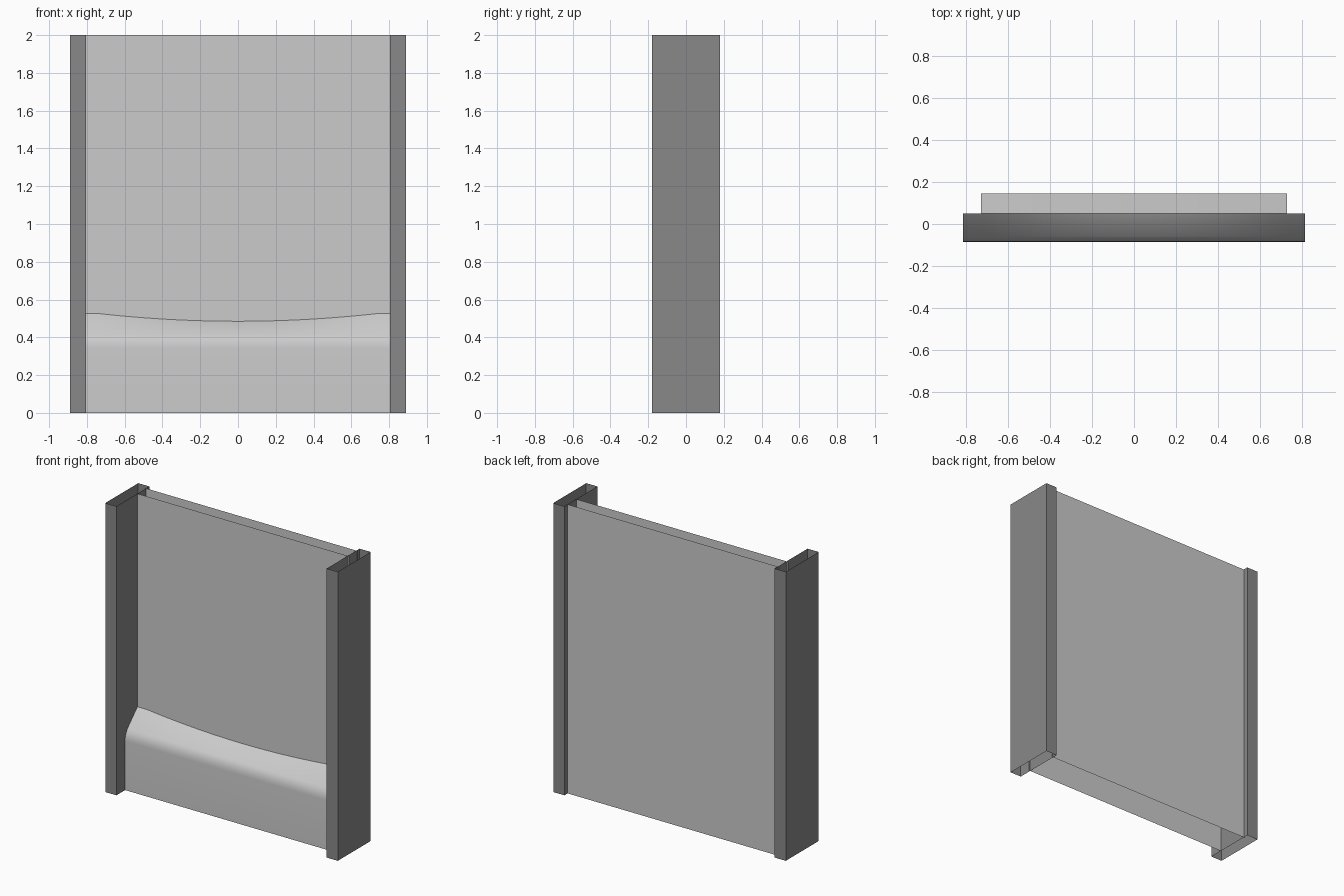
import bpy, bmesh

if "Cube" in bpy.data.objects:
    bpy.data.objects.remove(bpy.data.objects["Cube"])

HW, WIN = 0.815, 0.73          # panel and window half widths
FRONT, BACK = 0.05, 0.145      # panel skin depths
N = 24
xs_win = [-WIN + 2 * WIN * i / N for i in range(N + 1)]
xs_all = [-HW] + xs_win + [HW]


def bulge(x):
    return max(0.0, 1 - (x / WIN) ** 2)


def head(x):                   # arched top of the window
    return 1.86 + 0.03 * bulge(x)


def sill(x):                   # sagging bottom of the window
    return 0.525 - 0.04 * bulge(x)


def material(name, v):
    m = bpy.data.materials.new(name)
    m.diffuse_color = (v, v, v, 1)
    m.use_nodes = True
    m.node_tree.nodes["Principled BSDF"].inputs["Base Color"].default_value = m.diffuse_color
    return m


def sheets(name, grids, mat=None, smooth=False):
    """Each grid is a list of equal-length point rows joined by quads."""
    bm = bmesh.new()
    for rows in grids:
        vr = [[bm.verts.new(p) for p in row] for row in rows]
        for a, b in zip(vr, vr[1:]):
            for i in range(len(a) - 1):
                bm.faces.new((a[i], a[i + 1], b[i + 1], b[i]))
    bmesh.ops.remove_doubles(bm, verts=bm.verts, dist=1e-5)
    me = bpy.data.meshes.new(name)
    bm.to_mesh(me)
    bm.free()
    ob = bpy.data.objects.new(name, me)
    bpy.context.collection.objects.link(ob)
    if mat:
        me.materials.append(mat)
    if smooth:
        bpy.context.view_layer.objects.active = ob
        ob.select_set(True)
        bpy.ops.object.shade_smooth_by_angle(angle=0.6)
        ob.select_set(False)
    return ob


def line(xs, y, z):
    return [(x, y, z(x) if callable(z) else z) for x in xs]


def frame(y):
    """Strip above the window and the two strips beside it."""
    grids = [[line(xs_win, y, head), line(xs_win, y, 2)]]
    for xs in ((-HW, -WIN), (WIN, HW)):
        grids.append([line(xs, y, z) for z in (0.525, 1.86, 2)])
    return grids


def flip(grids):
    return [[row[::-1] for row in g] for g in grids]


dark = material("dark_metal", 0.25)
pane = material("window_grey", 0.53)

# Front and back skins around the window
sheets("front_upper_skin", frame(FRONT))
sheets("back_skin", flip(frame(BACK) + [[line(xs_all, BACK, 0), line(xs_all, BACK, sill)]]))

# Projecting lower front with rounded shoulder and sloping ledge
profile = [(-0.085, 0), (-0.085, 0.34), (-0.083, 0.365), (-0.075, 0.39), (-0.06, 0.415)]
rows = [line(xs_all, y, z) for y, z in profile] + [line(xs_all, FRONT, sill)]
sheets("lower_front_skin", [rows], smooth=True)

# Window panes, flush with both skins
sheets("front_window", [[line(xs_win, FRONT, sill), line(xs_win, FRONT, head)]], pane)
sheets("back_window", flip([[line(xs_win, BACK, sill), line(xs_win, BACK, head)]]), pane)

# Window reveal joining the two skins
loop = [(x, sill(x)) for x in xs_win] + [(x, head(x)) for x in reversed(xs_win)]
loop.append(loop[0])
sheets("window_reveal", [[[(x, y, z) for x, z in loop] for y in (FRONT, BACK)]])

# Hollow side posts, open at both ends
post = [(0.805, -0.18), (0.89, -0.18), (0.89, 0.18), (0.805, 0.18), (0.805, -0.18)]
ob = sheets("side_posts", [[[(x, y, z) for x, y in post] for z in (0, 2)]], dark)
ob.modifiers.new("mirror", "MIRROR")
